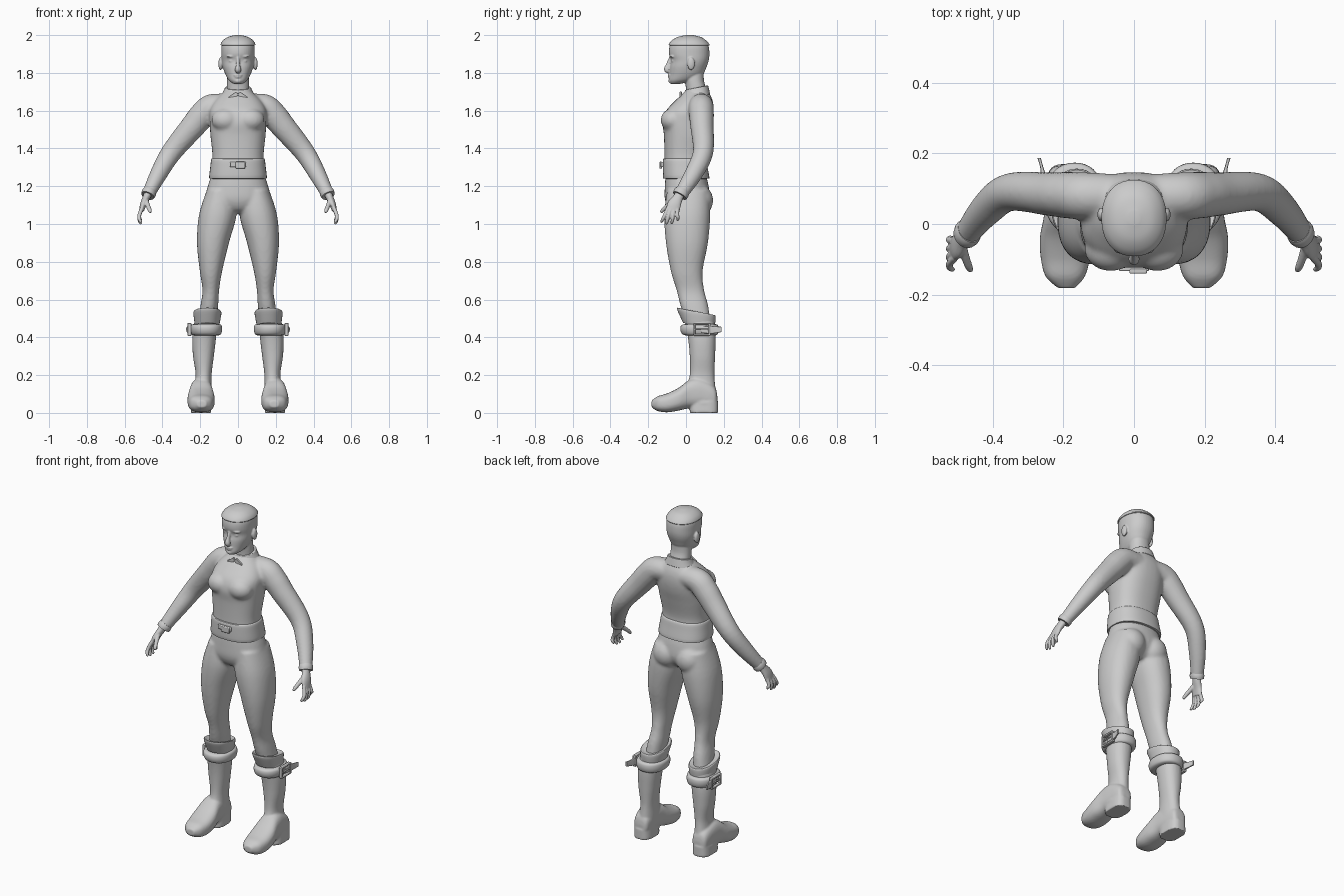
import bpy, bmesh, math
from mathutils import Vector, Matrix

grey = bpy.data.materials.new("plain_grey")
grey.diffuse_color = (0.6, 0.6, 0.6, 1)
ONE, BOTH = (1,), (1, -1)


def spline(rows, steps):
    """Catmull-Rom interpolation through rows of numbers."""
    out = []
    for i in range(len(rows) - 1):
        p0, p1 = rows[max(i - 1, 0)], rows[i]
        p2, p3 = rows[i + 1], rows[min(i + 2, len(rows) - 1)]
        for k in range(steps):
            t = k / steps
            out.append([0.5 * (2 * b + (c - a) * t + (2 * a - 5 * b + 4 * c - d) * t * t
                               + (3 * b - a - 3 * c + d) * t ** 3)
                        for a, b, c, d in zip(p0, p1, p2, p3)])
    return out + [list(rows[-1])]


def oval(c, u, v, p, n=40):
    """Superellipse ring spanned by vectors u and v."""
    pts = []
    for i in range(n):
        a = 2 * math.pi * i / n
        ca, sa = math.cos(a), math.sin(a)
        pts.append(c + u * math.copysign(abs(ca) ** (2 / p), ca)
                   + v * math.copysign(abs(sa) ** (2 / p), sa))
    return pts


def skin(bm, rings, sides):
    for s in sides:
        vs = [[bm.verts.new((p.x * s, p.y, p.z)) for p in r] for r in rings]
        n = len(vs[0])
        for a, b in zip(vs, vs[1:]):
            for i in range(n):
                bm.faces.new((a[i], a[(i + 1) % n], b[(i + 1) % n], b[i]))
        bm.faces.new(vs[0][::-1])
        bm.faces.new(vs[-1])


def stack(bm, rows, sides=ONE, axis="z", p=2.2, steps=5, tilt=0):
    """Loft of rows (position, x0, x1, lo, hi) along z or y."""
    rings = []
    for q, x0, x1, lo, hi in spline(rows, steps):
        mx, m, w, h = (x0 + x1) / 2, (lo + hi) / 2, (x1 - x0) / 2, (hi - lo) / 2
        if axis == "z":
            rings.append(oval(Vector((mx, m, q)), Vector((w, 0, 0)), Vector((0, h, h * tilt)), p))
        else:
            rings.append(oval(Vector((mx, q, m)), Vector((w, 0, 0)), Vector((0, 0, h)), p))
    skin(bm, rings, sides)


def sym(rows):
    """Rows (z, half width, front, back) centred on x = 0."""
    return [(z, -w, w, f, b) for z, w, f, b in rows]


def tube(bm, rows, sides=BOTH, steps=5, n=20):
    """Limb along rows (x, y, z, radius across, radius front-back)."""
    pts = spline(rows, steps)
    rings = []
    for i, r in enumerate(pts):
        t = (Vector(pts[min(i + 1, len(pts) - 1)][:3]) - Vector(pts[max(i - 1, 0)][:3])).normalized()
        u = (Vector((0, 1, 0)) - t * t.y).normalized()
        rings.append(oval(Vector(r[:3]), t.cross(u) * r[3], u * r[4], 2, n))
    skin(bm, rings, sides)


def ball(bm, c, r, sides=BOTH):
    for s in sides:
        m = Matrix.Translation((c[0] * s, c[1], c[2])) @ Matrix.Diagonal((*r, 1))
        bmesh.ops.create_uvsphere(bm, u_segments=24, v_segments=16, radius=1, matrix=m)


def box(bm, c, size, sides=BOTH, turn=0):
    for s in sides:
        m = (Matrix.Translation((c[0] * s, c[1], c[2])) @ Matrix.Rotation(turn * s, 4, "Y")
             @ Matrix.Diagonal((*size, 1)))
        bmesh.ops.create_cube(bm, size=1, matrix=m)


def finish(name, bm, voxel=0, relax=0, bevel=0):
    bmesh.ops.recalc_face_normals(bm, faces=bm.faces)
    for f in bm.faces:
        f.smooth = True
    me = bpy.data.meshes.new(name)
    bm.to_mesh(me)
    bm.free()
    me.materials.append(grey)
    me.set_sharp_from_angle(angle=math.radians(40))
    ob = bpy.data.objects.new(name, me)
    bpy.context.collection.objects.link(ob)
    if bevel:
        b = ob.modifiers.new("bevel", "BEVEL")
        b.width, b.segments = bevel, 2
    if voxel:
        r = ob.modifiers.new("blend", "REMESH")
        r.mode, r.voxel_size, r.use_smooth_shade = "VOXEL", voxel, True
        s = ob.modifiers.new("relax", "SMOOTH")
        s.factor, s.iterations = 0.5, relax


# head with neck, face features and ears
bm = bmesh.new()
stack(bm, sym([(1.742, .024, -.082, -.03), (1.76, .048, -.09, .04), (1.79, .066, -.087, .088),
               (1.83, .08, -.085, .108), (1.865, .086, -.08, .12), (1.9, .088, -.09, .124),
               (1.94, .087, -.087, .12), (1.97, .075, -.07, .103), (1.987, .05, -.04, .075),
               (1.993, .015, 0, .035)]))
stack(bm, sym([(1.6, .062, -.005, .115), (1.7, .06, .0, .11), (1.76, .058, -.005, .095),
               (1.82, .055, -.01, .095)]))
tube(bm, [(0, -.078, 1.88, .009, .012), (0, -.092, 1.845, .010, .013), (0, -.1, 1.818, .016, .017),
          (0, -.088, 1.806, .013, .01)], ONE)
ball(bm, (.035, -.066, 1.887), (.026, .02, .007))
ball(bm, (.034, -.06, 1.863), (.016, .017, .009))
ball(bm, (0, -.084, 1.788), (.024, .014, .005), ONE)
ball(bm, (0, -.083, 1.778), (.02, .014, .005), ONE)
ball(bm, (0, -.078, 1.757), (.02, .016, .013), ONE)
ball(bm, (.093, .027, 1.848), (.011, .02, .034))
finish("head", bm, .0045, 2)

# close-cropped hair cap
bm = bmesh.new()
stack(bm, sym([(1.945, .089, -.088, .123), (1.952, .092, -.091, .124), (1.972, .08, -.075, .106),
               (1.99, .054, -.044, .078), (2.0, .015, 0, .035)]))
finish("hair", bm)

# jacket body with sleeves
bm = bmesh.new()
stack(bm, sym([(1.235, .15, -.115, .118), (1.3, .14, -.115, .105), (1.37, .136, -.114, .1),
               (1.47, .146, -.117, .122), (1.54, .15, -.124, .14), (1.6, .15, -.105, .147),
               (1.65, .125, -.06, .142), (1.69, .085, -.018, .125), (1.71, .062, .0, .112)]), p=2.4)
ball(bm, (.066, -.07, 1.55), (.075, .064, .062))
tube(bm, [(.05, .08, 1.628, .06, .062), (.14, .08, 1.62, .068, .067), (.19, .082, 1.575, .07, .066),
          (.24, .085, 1.515, .066, .062), (.353, .09, 1.378, .055, .054),
          (.42, .04, 1.265, .046, .048), (.476, -.03, 1.155, .034, .036)])
finish("jacket", bm, .009, 5)

# turned sleeve ends
bm = bmesh.new()
tube(bm, [(.466, -.018, 1.176, .036, .038), (.472, -.025, 1.164, .039, .042),
          (.478, -.033, 1.15, .036, .04)], steps=2)
finish("sleeve_cuffs", bm)

# shirt collar with two small points
bm = bmesh.new()
stack(bm, sym([(1.672, .094, -.03, .128), (1.7, .078, -.012, .122), (1.722, .069, -.004, .117)]),
      tilt=.2, steps=3)
box(bm, (.024, -.028, 1.678), (.05, .012, .022), BOTH, .6)
finish("collar", bm, 0, 0, .002)

# jacket waistband and its buckle
bm = bmesh.new()
stack(bm, sym([(1.24, .147, -.116, .12), (1.247, .153, -.122, .124), (1.3, .147, -.123, .114),
               (1.34, .142, -.122, .107), (1.347, .136, -.115, .1)]), p=2.4, steps=3)
finish("waistband", bm)
bm = bmesh.new()
box(bm, (0, -.126, 1.315), (.085, .016, .026), ONE)
box(bm, (.012, -.134, 1.312), (.05, .014, .036), ONE)
finish("waist_buckle", bm, 0, 0, .004)

# trousers
bm = bmesh.new()
stack(bm, sym([(1.26, .14, -.108, .105), (1.2, .16, -.112, .12), (1.13, .172, -.112, .125),
               (1.08, .13, -.09, .1), (1.055, .08, -.05, .07)]))
ball(bm, (.076, .064, 1.125), (.082, .08, .085))
stack(bm, [(1.18, .02, .165, -.1, .12), (1.05, .008, .206, -.115, .128), (.9, .048, .217, -.106, .116),
           (.75, .084, .202, -.08, .088), (.65, .1, .188, -.05, .096), (.57, .105, .198, -.03, .117),
           (.48, .115, .21, .0, .13)], BOTH)
finish("trousers", bm, .009, 5)

# boots with heel and foot
bm = bmesh.new()
stack(bm, [(.5, .108, .228, -.01, .15), (.4, .116, .242, .01, .157), (.3, .128, .238, .02, .154),
           (.2, .14, .224, .02, .15), (.12, .14, .235, .0, .158), (.05, .145, .25, .02, .168)], BOTH)
stack(bm, [(.166, .17, .215, .05, .09), (.15, .15, .24, .025, .14), (.08, .14, .25, .025, .18),
           (.02, .134, .256, .025, .175), (-.04, .124, .267, .012, .132), (-.1, .126, .264, .003, .103),
           (-.15, .14, .25, .01, .088), (-.182, .168, .215, .03, .065)], BOTH, "y", 2.6)
stack(bm, [(0, .142, .25, .02, .17), (.06, .145, .247, .02, .17)], BOTH, p=3)
finish("boots", bm, .006, 3)

# flared boot tops
bm = bmesh.new()
stack(bm, [(.46, .1, .228, -.015, .15), (.49, .094, .232, -.03, .154), (.525, .088, .236, -.046, .157),
           (.537, .092, .232, -.044, .153), (.53, .11, .215, -.03, .135)], BOTH, tilt=-.2, steps=3)
finish("boot_tops", bm)

# boot straps, buckle frames and loose strap ends
bm = bmesh.new()
stack(bm, [(.41, .105, .235, .0, .155), (.417, .09, .246, -.02, .168), (.44, .084, .253, -.03, .174),
           (.463, .087, .25, -.026, .17), (.47, .1, .235, -.005, .155)], BOTH, steps=3)
stack(bm, [(.08, .245, .259, .423, .457), (.13, .248, .264, .42, .46), (.16, .257, .266, .423, .457),
           (.187, .264, .274, .428, .456)], BOTH, "y", 5, 3)
finish("boot_straps", bm)
bm = bmesh.new()
for z in (.413, .471):
    box(bm, (.257, .085, z), (.02, .09, .01))
for y in (.045, .125):
    box(bm, (.257, y, .442), (.02, .011, .066))
box(bm, (.263, .08, .442), (.008, .075, .008))
finish("boot_buckles", bm, 0, 0, .003)

# hands with four fingers and a thumb
bm = bmesh.new()
tube(bm, [(.472, -.028, 1.17, .021, .025), (.485, -.042, 1.14, .02, .027), (.501, -.062, 1.105, .017, .036),
          (.511, -.07, 1.07, .013, .036)])
for y0, y1, z1 in ((-.096, -.13, 1.008), (-.079, -.105, 1.0), (-.062, -.077, 1.002), (-.046, -.046, 1.018)):
    tube(bm, [(.508, y0, 1.085, .0105, .01), (.523, (y0 + y1) / 2, 1.045, .0105, .01),
              (.521, y1 + .005, z1 + .015, .0095, .009), (.512, y1, z1, .006, .006)], steps=3, n=12)
tube(bm, [(.488, -.06, 1.13, .013, .014), (.478, -.095, 1.1, .012, .012),
          (.468, -.122, 1.075, .011, .01), (.463, -.132, 1.06, .007, .007)], steps=3, n=12)
finish("hands", bm, .0035, 2)
